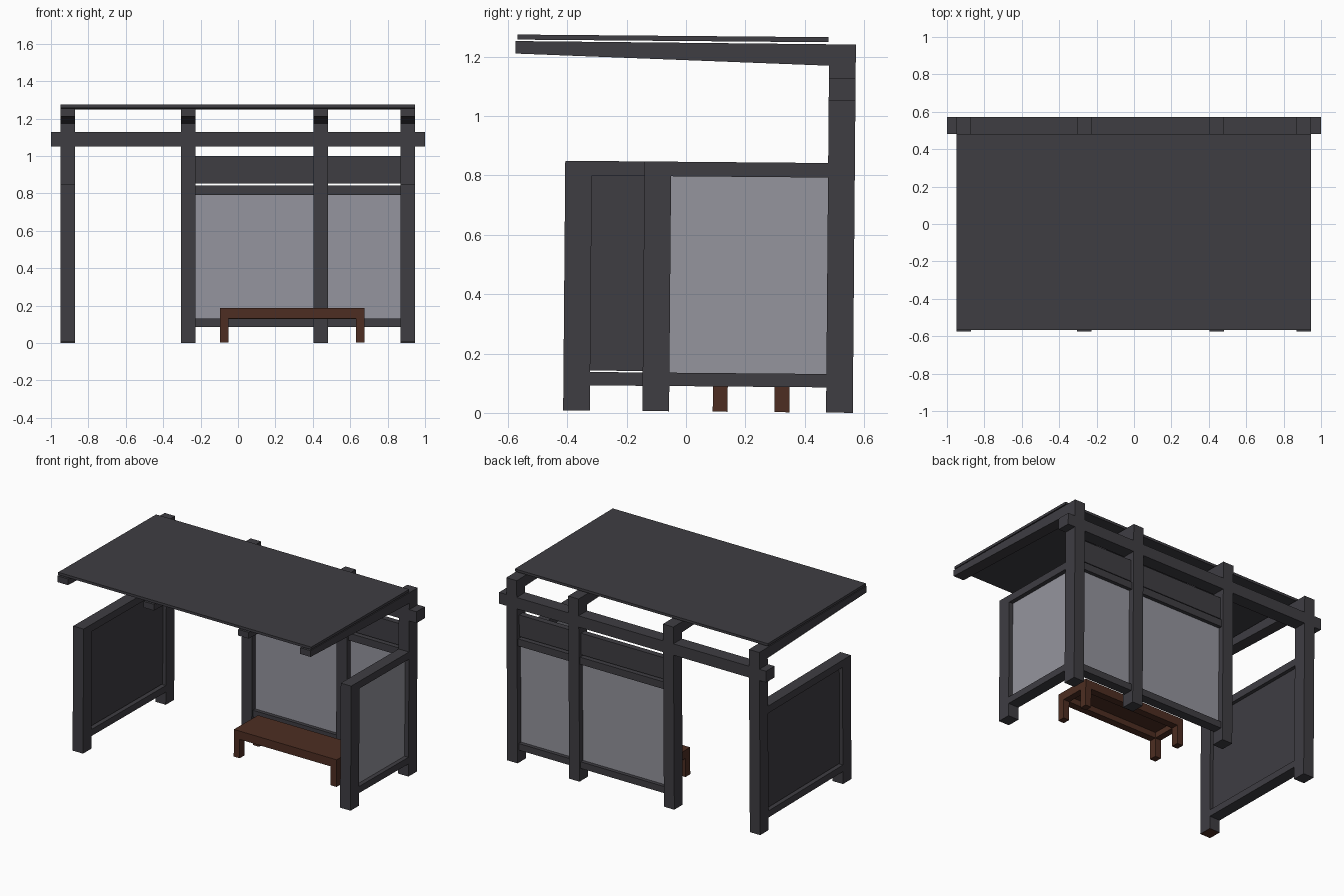
import bpy, bmesh, math
from mathutils import Matrix

if "Cube" in bpy.data.objects:
    bpy.data.objects.remove(bpy.data.objects["Cube"])

# whole shelter leans very slightly backwards
TILT = Matrix.Translation((0, 0, 0.005)) @ Matrix.Rotation(-0.0085, 4, 'X')


def material(name, rgb):
    m = bpy.data.materials.new(name)
    m.diffuse_color = (*rgb, 1)
    m.use_nodes = True
    m.node_tree.nodes["Principled BSDF"].inputs["Base Color"].default_value = m.diffuse_color
    return m


GREY = material("dark grey metal", (0.049, 0.047, 0.055))
GLASS = material("grey glass", (0.30, 0.30, 0.34))
WOOD = material("brown wood", (0.075, 0.027, 0.016))


def prism(name, profile, x0, x1, mat):
    """Extrude a closed (y, z) profile along x."""
    bm = bmesh.new()
    face = bm.faces.new([bm.verts.new((x0, y, z)) for y, z in profile])
    ext = bmesh.ops.extrude_face_region(bm, geom=[face])
    for v in ext["geom"]:
        if isinstance(v, bmesh.types.BMVert):
            v.co.x = x1
    bmesh.ops.recalc_face_normals(bm, faces=bm.faces)
    bmesh.ops.transform(bm, matrix=TILT, verts=bm.verts)
    bm.normal_update()
    me = bpy.data.meshes.new(name)
    bm.to_mesh(me)
    bm.free()
    me.materials.append(mat)
    ob = bpy.data.objects.new(name, me)
    bpy.context.collection.objects.link(ob)
    return ob


def box(name, x, y, z, mat):
    return prism(name, [(y[0], z[0]), (y[1], z[0]), (y[1], z[1]), (y[0], z[1])], x[0], x[1], mat)


W = 0.078                                  # post width
POSTS = [-0.95, -0.306, 0.404, 0.868]      # left edge of each back post
BACK = (0.472, 0.562)                      # depth of the back frame
LOW, HIGH = (0.085, 0.130), (0.792, 0.841)  # rail heights

# back posts with tapered roof arms in one profile
arm = [(0.562, 0), (0.562, 1.241), (-0.585, 1.243), (-0.585, 1.201),
       (0.472, 1.169), (0.472, 0)]
for i, x in enumerate(POSTS):
    prism(f"post_and_roof_arm_{i}", arm, x, x + W, GREY)

# roof sheet and long back beam
box("roof", (-0.95, 0.946), (-0.578, 0.470), (1.248, 1.265), GREY)
box("back_beam", (-1.0, 1.0), BACK, (1.05, 1.127), GREY)

# back wall bays: rails, glass and upper panel
for i in (1, 2):
    x = (POSTS[i] + W, POSTS[i + 1])
    box(f"back_bottom_rail_{i}", x, (0.485, 0.549), LOW, GREY)
    box(f"back_top_rail_{i}", x, (0.485, 0.549), HIGH, GREY)
    box(f"back_glass_{i}", x, (0.510, 0.524), (LOW[1], HIGH[0]), GLASS)
    box(f"back_upper_panel_{i}", x, (0.497, 0.537), (0.853, 0.999), GREY)

# side walls: front post, rails and infill
for side, px, front, infill, gap in (("left", POSTS[0], -0.414, GREY, 0.005),
                                     ("right", POSTS[3], -0.147, GLASS, 0.0)):
    x = (px, px + W)
    mid = px + W / 2
    y = (front + 0.09, BACK[0])
    post = box(f"{side}_front_post", x, (front, front + 0.09), (0, HIGH[1]), GREY)
    box(f"{side}_bottom_rail", x, y, LOW, GREY)
    box(f"{side}_top_rail", x, y, HIGH, GREY)
    half = 0.015 if side == "left" else 0.01
    box(f"{side}_infill", (mid - half, mid + half), y, (LOW[1] + gap, HIGH[0]), infill)
    if side == "left":                     # brown foot underneath
        post.data.materials.append(WOOD)
        for p in post.data.polygons:
            if p.normal.z < -0.9:
                p.material_index = 1

# bench: seat top, aprons and legs
bx, by = (-0.095, 0.675), (0.09, 0.348)
box("bench_seat", bx, by, (0.165, 0.183), WOOD)
for i, y in enumerate((by[0], by[1] - 0.05)):
    box(f"bench_long_apron_{i}", bx, (y, y + 0.05), (0.127, 0.166), WOOD)
for i, x in enumerate((bx[0], bx[1] - 0.044)):
    box(f"bench_end_apron_{i}", (x, x + 0.044), by, (0.127, 0.166), WOOD)
    for j, y in enumerate((by[0], by[1] - 0.05)):
        box(f"bench_leg_{i}_{j}", (x, x + 0.044), (y, y + 0.05), (0.0, 0.128), WOOD)
